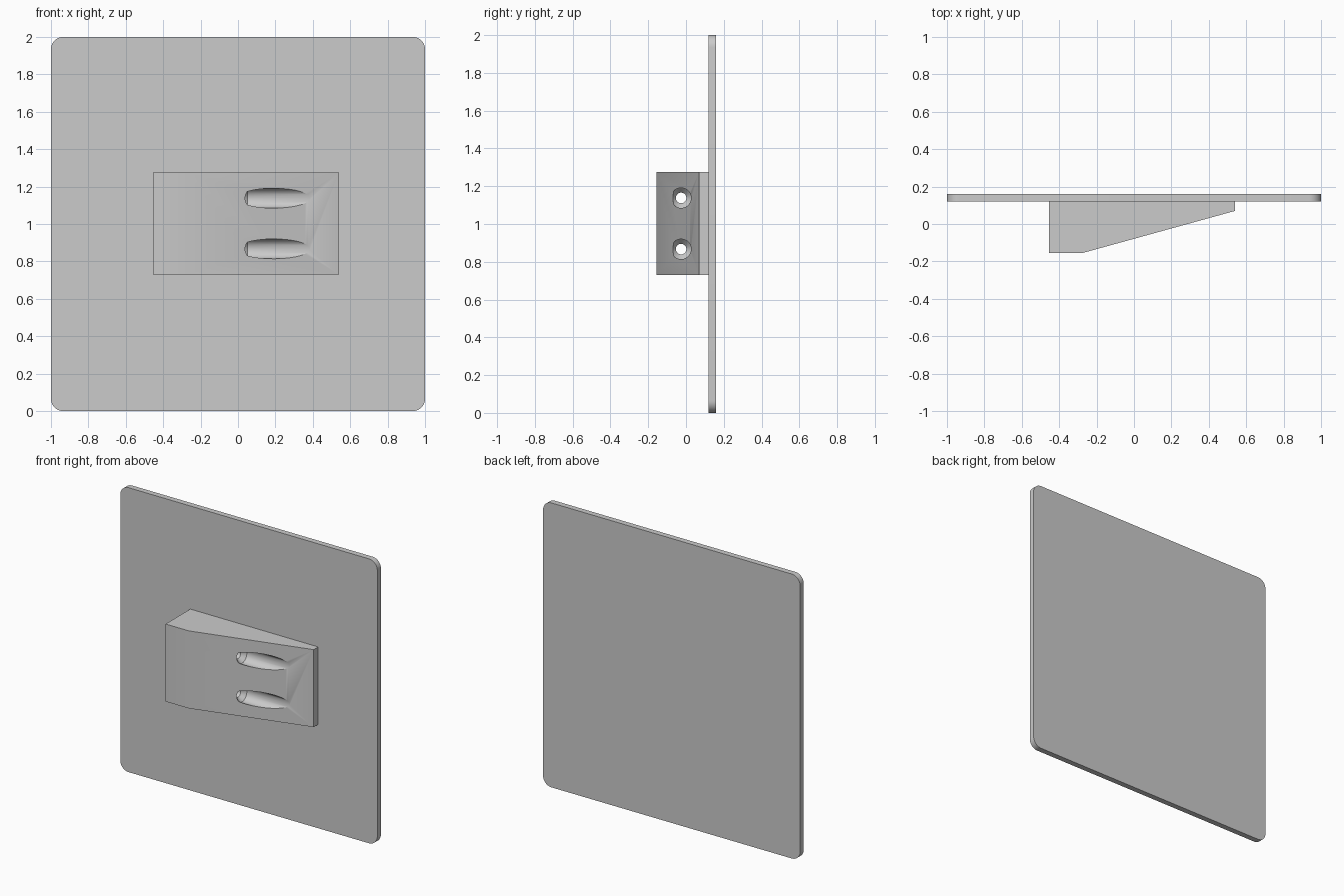
import bpy, bmesh, math
from mathutils import Matrix, Vector

cube = bpy.data.objects.get("Cube")
if cube:
    bpy.data.objects.remove(cube, do_unlink=True)

grey = bpy.data.materials.new("light_grey")
grey.use_nodes = True
colour = (0.6, 0.6, 0.6, 1)
grey.diffuse_color = colour
grey.node_tree.nodes["Principled BSDF"].inputs["Base Color"].default_value = colour


def prism(name, outline, direction):
    """Extrude a closed outline of 3D points along a direction."""
    bm = bmesh.new()
    face = bm.faces.new([bm.verts.new(p) for p in outline])
    new = bmesh.ops.extrude_face_region(bm, geom=[face])["geom"]
    bmesh.ops.translate(bm, vec=Vector(direction),
                        verts=[v for v in new if isinstance(v, bmesh.types.BMVert)])
    bmesh.ops.recalc_face_normals(bm, faces=bm.faces)
    return finish(name, bm)


def finish(name, bm):
    mesh = bpy.data.meshes.new(name)
    bm.to_mesh(mesh)
    bm.free()
    mesh.materials.append(grey)
    obj = bpy.data.objects.new(name, mesh)
    bpy.context.collection.objects.link(obj)
    return obj


def smooth(obj):
    bpy.ops.object.select_all(action='DESELECT')
    obj.select_set(True)
    bpy.context.view_layer.objects.active = obj
    bpy.ops.object.shade_smooth_by_angle(angle=math.radians(25))


def screw_cutter(name, y, z):
    """Lathed cutter: thin bore, countersink cone, wide access bore."""
    profile = [(-0.6, 0.028), (0.02, 0.028), (0.05, 0.053), (0.8, 0.053)]
    bm = bmesh.new()
    rings = []
    for x, r in profile:
        place = Matrix.Translation((x, y, z)) @ Matrix.Rotation(math.pi / 2, 4, 'Y')
        rings.append(bmesh.ops.create_circle(bm, segments=48, radius=r, matrix=place)["verts"])
    for a, b in zip(rings, rings[1:]):
        for i in range(len(a)):
            j = (i + 1) % len(a)
            bm.faces.new((a[i], a[j], b[j], b[i]))
    bm.faces.new(rings[0])
    bm.faces.new(rings[-1])
    bmesh.ops.recalc_face_normals(bm, faces=bm.faces)
    cutter = finish(name, bm)
    cutter.hide_render = True
    return cutter


# Square back plate with rounded corners
radius, steps = 0.065, 10
plate_outline = []
for k, (sx, sz) in enumerate([(1, 1), (-1, 1), (-1, -1), (1, -1)]):
    for i in range(steps + 1):
        a = math.pi / 2 * (k + i / steps)
        plate_outline.append((sx * (1 - radius) + radius * math.cos(a), 0.12,
                              1 + sz * (1 - radius) + radius * math.sin(a)))
smooth(prism("back_plate", plate_outline, (0, 0.04, 0)))

# Wedge-shaped mounting block on the front
wedge = [(-0.455, 0.12), (-0.455, -0.155), (-0.275, -0.155), (0.54, 0.07), (0.54, 0.12)]
block = prism("wedge_block", [(x, y, 0.73) for x, y in wedge], (0, 0, 0.545))

# Two countersunk screw holes running sideways through the block
for name, z in (("lower_hole_cutter", 0.867), ("upper_hole_cutter", 1.138)):
    cutter = screw_cutter(name, -0.026, z)
    mod = block.modifiers.new(name, 'BOOLEAN')
    mod.operation = 'DIFFERENCE'
    mod.solver = 'EXACT'
    mod.object = cutter
    bpy.context.view_layer.objects.active = block
    bpy.ops.object.modifier_apply(modifier=name)
    bpy.data.objects.remove(cutter, do_unlink=True)
smooth(block)
